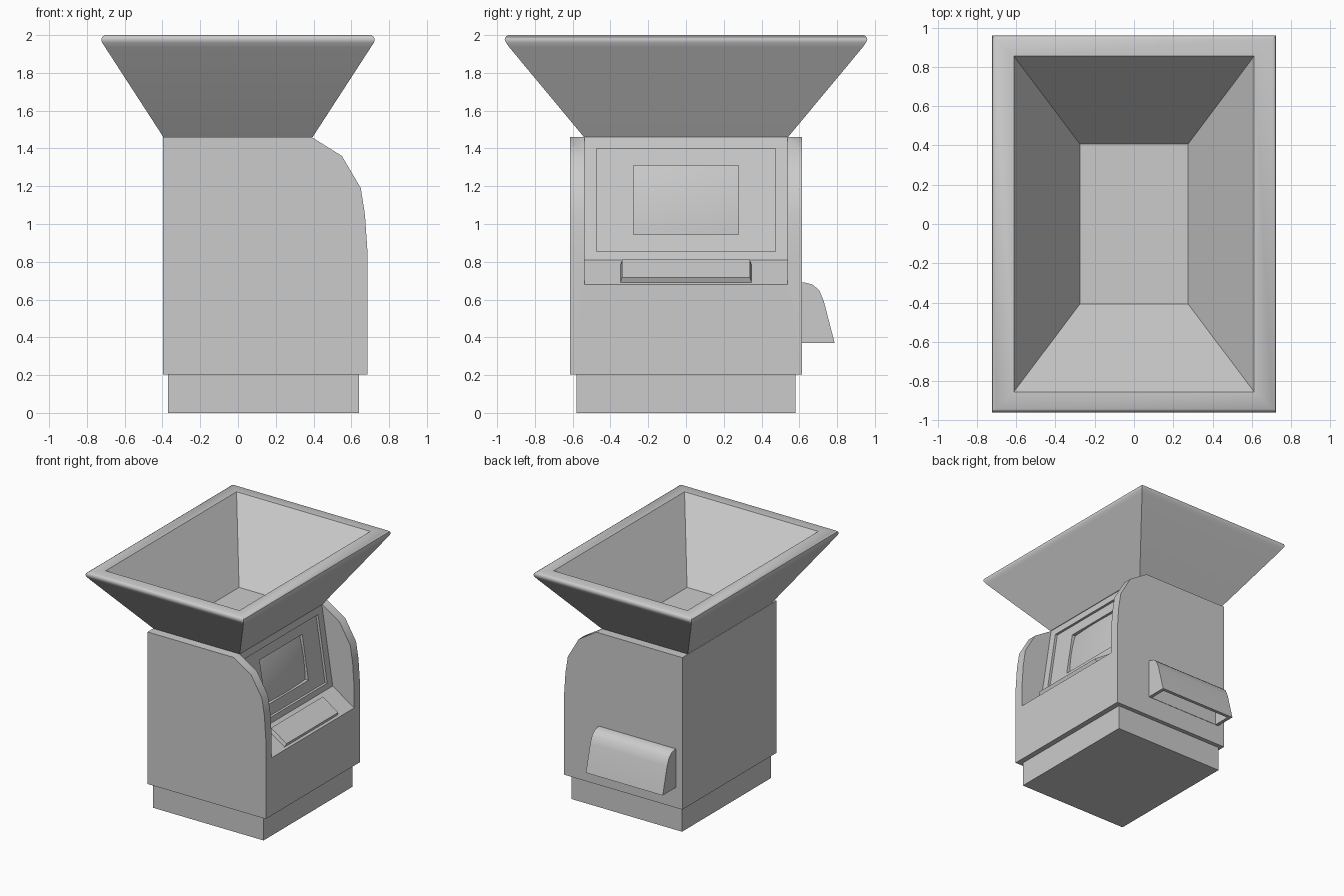
import bpy, bmesh, math

if "Cube" in bpy.data.objects:
    bpy.data.objects.remove(bpy.data.objects["Cube"])


def finish(name, bm, angle=40):
    bmesh.ops.recalc_face_normals(bm, faces=bm.faces)
    me = bpy.data.meshes.new(name)
    bm.to_mesh(me)
    bm.free()
    ob = bpy.data.objects.new(name, me)
    bpy.context.collection.objects.link(ob)
    smooth(ob, angle)
    return ob


def activate(ob):
    bpy.ops.object.select_all(action='DESELECT')
    ob.select_set(True)
    bpy.context.view_layer.objects.active = ob


def smooth(ob, angle=40):
    activate(ob)
    bpy.ops.object.shade_smooth_by_angle(angle=math.radians(angle))


def loft(name, rings, caps=True):
    """Skin a list of equal-length point loops into one closed mesh."""
    bm = bmesh.new()
    loops = [[bm.verts.new(p) for p in r] for r in rings]
    n = len(loops[0])
    for a, b in zip(loops, loops[1:]):
        for i in range(n):
            j = (i + 1) % n
            bm.faces.new((a[i], a[j], b[j], b[i]))
    if caps:
        bm.faces.new(loops[0][::-1])
        bm.faces.new(loops[-1])
    return finish(name, bm)


def prism(name, pts, axis, lo, hi):
    """Extrude a 2D profile: axis 'y' takes (x, z) points, axis 'x' takes (y, z)."""
    def place(d):
        return [(u, d, v) if axis == 'y' else (d, u, v) for u, v in pts]
    return loft(name, [place(lo), place(hi)])


def cut(ob, cutter):
    cutter.hide_render = True
    mod = ob.modifiers.new("cut", 'BOOLEAN')
    mod.operation = 'DIFFERENCE'
    mod.solver = 'EXACT'
    mod.object = cutter
    activate(ob)
    bpy.ops.object.modifier_apply(modifier=mod.name)
    bpy.data.objects.remove(cutter)
    smooth(ob)


# Sloping control panel line: x for a given height, plus an outward offset
def panel_x(z, off=0.0):
    return 0.49 + (z - 0.81) * (0.39 - 0.49) / (1.46 - 0.81) + off


def panel_pocket(name, z0, z1, half_y, depth):
    pts = [(panel_x(z0, -depth), z0), (panel_x(z0, 0.1), z0),
           (panel_x(z1, 0.1), z1), (panel_x(z1, -depth), z1)]
    return prism(name, pts, 'y', -half_y, half_y)


# Plinth
prism("base_plinth", [(-0.37, 0), (0.64, 0), (0.64, 0.21), (-0.37, 0.21)], 'y', -0.58, 0.58)

# Main cabinet with rounded shoulder
cabinet = prism("cabinet", [(-0.397, 0.203), (0.685, 0.203), (0.685, 0.86), (0.672, 1.05),
                            (0.65, 1.19), (0.55, 1.36), (0.39, 1.46), (-0.397, 1.46)],
                'y', -0.615, 0.615)

# Recess between the side cheeks, then panel and screen pockets
cut(cabinet, prism("recess_cutter", [(panel_x(1.5), 1.5), (0.49, 0.81), (0.685, 0.68),
                                     (0.835, 0.58), (0.835, 1.5)], 'y', -0.538, 0.538))
cut(cabinet, panel_pocket("panel_cutter", 0.855, 1.40, 0.475, 0.02))
cut(cabinet, panel_pocket("screen_cutter", 0.945, 1.31, 0.278, 0.055))

# Bulged screen
bm = bmesh.new()
N = 10
grid = []
for i in range(N + 1):
    u = 2 * i / N - 1
    row = []
    for j in range(N + 1):
        v = 2 * j / N - 1
        z = 1.1275 + 0.1825 * v
        bulge = 0.025 * (1 - u * u * 0.5 - v * v * 0.5)
        row.append(bm.verts.new((panel_x(z, -0.05 + bulge), 0.278 * u, z)))
    grid.append(row)
for i in range(N):
    for j in range(N):
        bm.faces.new((grid[i][j], grid[i + 1][j], grid[i + 1][j + 1], grid[i][j + 1]))
screen = finish("screen", bm)
if screen.data.polygons[0].normal.x < 0:
    screen.data.flip_normals()

# Keyboard slab lying on the sloped ledge
def slab_ring(x0, z0, x1, z1, h):
    return [(x0, -h, z0), (x1, -h, z1), (x1, h, z1), (x0, h, z0)]

loft("keyboard", [slab_ring(0.525, 0.775, 0.665, 0.682, 0.35),
                  slab_ring(0.54, 0.812, 0.68, 0.718, 0.338)])

# Output chute on the back, open underneath
chute = prism("output_chute", [(0.60, 0.37), (0.60, 0.69), (0.63, 0.69), (0.668, 0.68),
                               (0.705, 0.65), (0.73, 0.59), (0.787, 0.37)], 'x', -0.338, 0.365)
cut(chute, prism("chute_cutter", [(0.618, 0.30), (0.618, 0.66), (0.66, 0.65), (0.685, 0.63),
                                  (0.705, 0.585), (0.778, 0.30)], 'x', -0.31, 0.337))

# Hopper: outer wall, rolled rim, inner wall and floor
rings = [(0.395, 0.54, 1.46), (0.703, 0.935, 1.935), (0.719, 0.953, 1.96), (0.724, 0.96, 1.975),
         (0.72, 0.956, 1.99), (0.705, 0.942, 2.0), (0.612, 0.855, 2.0), (0.276, 0.408, 1.47)]
loft("hopper", [[(-x, -y, z), (x, -y, z), (x, y, z), (-x, y, z)] for x, y, z in rings])
